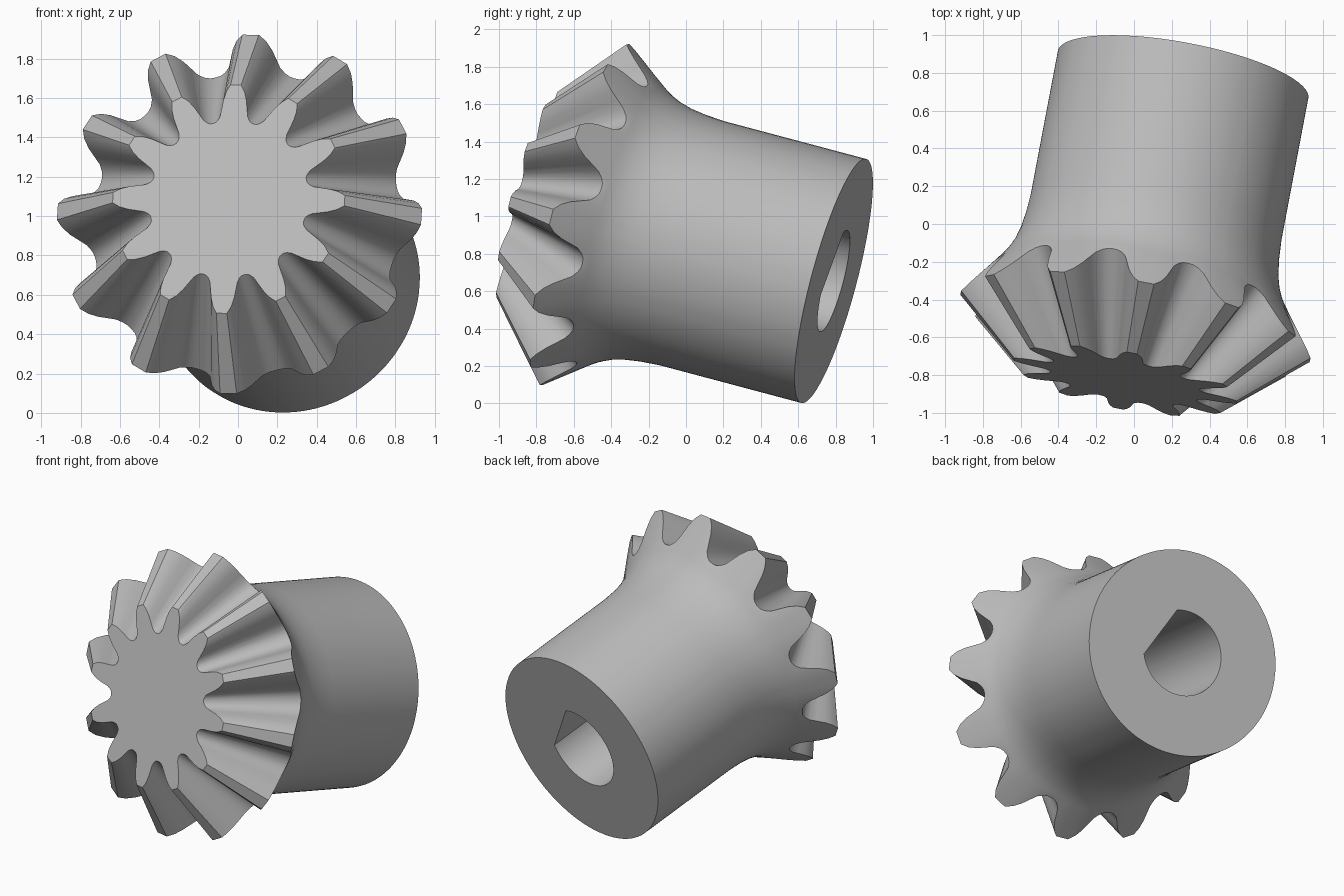
import bpy, bmesh, math
from mathutils import Matrix, Vector

if "Cube" in bpy.data.objects:
    bpy.data.objects.remove(bpy.data.objects["Cube"])

TEETH = 12
PHASE = math.radians(26.5)      # a tooth and the bore flat share this direction
APEX = 0.53                     # distance from front face to the cone apex
LENGTH = 1.704
BORE_R, BORE_DEPTH = 0.28, 1.2

# Half tooth outline on the front face: radius, angle in degrees from tooth centre
half = [(0.60, 2.6), (0.565, 4.8), (0.52, 6.6), (0.475, 8.0),
        (0.44, 9.3), (0.42, 11.2), (0.411, 13)]
tooth = [(r, -a) for r, a in reversed(half)] + half + [(0.409, 15)]
outline = [(r, PHASE + math.radians(a) + i * math.tau / TEETH)
           for i in range(TEETH) for r, a in tooth]
angles = [a for r, a in outline]

# Hub profile behind the teeth: distance along the axis, radius
hub = [(0.512, 0.785), (0.53, 0.772), (0.56, 0.752), (0.59, 0.736), (0.64, 0.714),
       (0.71, 0.695), (0.80, 0.682), (0.91, 0.675), (LENGTH, 0.675)]

bm = bmesh.new()


def ring(points):
    """Add a ring of vertices from (distance, radius, angle) triples."""
    return [bm.verts.new((r * math.cos(a), t, r * math.sin(a))) for t, r, a in points]


def back_end(r, a):
    """Follow a ray from the apex until it meets the back cone of the teeth."""
    t = (0.30 + 1.29 * (0.945 - r)) / (1 + 1.29 * r / APEX)
    return t, r * (1 + t / APEX), a


def bore_radius(a):
    """Round bore with one flat side."""
    c = math.cos(a - PHASE)
    flat = BORE_R * math.cos(math.radians(45))
    return min(BORE_R, flat / c) if c > 0.01 else BORE_R


# Teeth, hub, back face and blind bore as one chain of rings
rings = [ring([(0, r, a) for r, a in outline]),
         ring([back_end(r, a) for r, a in outline])]
rings += [ring([(t, r, a) for a in angles]) for t, r in hub]
rings += [ring([(t, bore_radius(a), a) for a in angles])
          for t in (LENGTH, LENGTH - BORE_DEPTH)]
n = len(angles)
for p, q in zip(rings, rings[1:]):
    for i in range(n):
        j = (i + 1) % n
        bm.faces.new((p[i], p[j], q[j], q[i]))
bm.faces.new(rings[0])
bm.faces.new(rings[-1])
bmesh.ops.recalc_face_normals(bm, faces=bm.faces)

mesh = bpy.data.meshes.new("bevel_gear")
bm.to_mesh(mesh)
bm.free()
gear = bpy.data.objects.new("bevel_gear", mesh)
bpy.context.collection.objects.link(gear)

# Tilted shaft axis: local y runs from the front face to the back
axis = Vector((0.180, 0.951, -0.253)).normalized()
side = (Vector((1, 0, 0)) - axis * axis.x).normalized()
up = side.cross(axis)
rot = Matrix((side, axis, up)).transposed().to_4x4()
gear.matrix_world = Matrix.Translation((-0.047, -0.83, 1.086)) @ rot

# Plain grey metal
grey = bpy.data.materials.new("grey")
grey.use_nodes = True
colour = (0.5, 0.5, 0.5, 1)
grey.diffuse_color = colour
grey.node_tree.nodes["Principled BSDF"].inputs["Base Color"].default_value = colour
mesh.materials.append(grey)

bpy.ops.object.select_all(action="DESELECT")
gear.select_set(True)
bpy.context.view_layer.objects.active = gear
bpy.ops.object.shade_smooth_by_angle(angle=math.radians(28))
